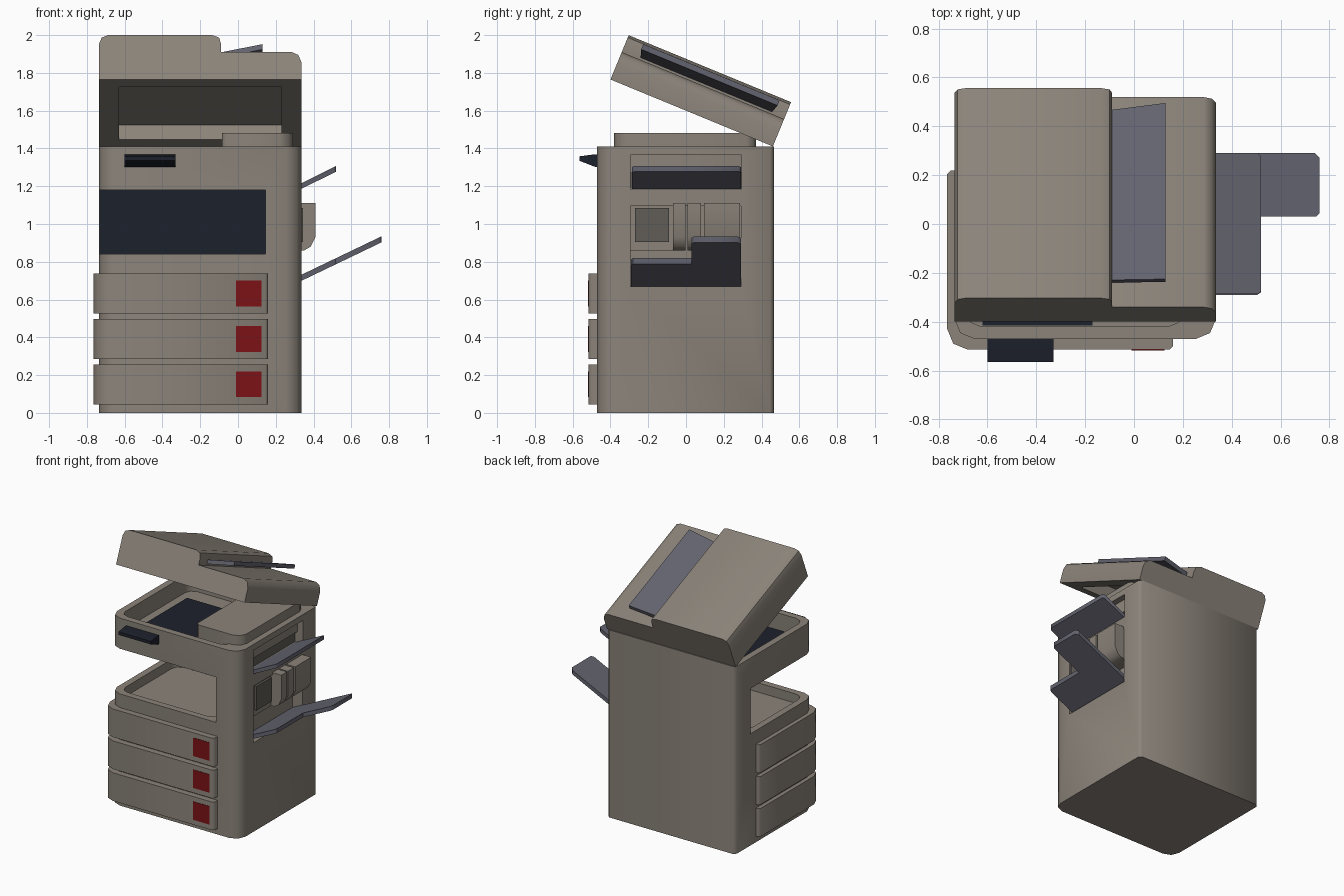
import bpy, bmesh
from math import radians, sin, cos, pi
from mathutils import Matrix

if "Cube" in bpy.data.objects:
    bpy.data.objects.remove(bpy.data.objects["Cube"])


def material(name, rgb):
    m = bpy.data.materials.new(name)
    m.diffuse_color = (*rgb, 1)
    m.use_nodes = True
    m.node_tree.nodes["Principled BSDF"].inputs["Base Color"].default_value = m.diffuse_color
    return m


CASE = material("warm_grey", (0.26, 0.23, 0.195))
SHADE = material("dark_grey", (0.12, 0.11, 0.095))
TRAY = material("blue_grey", (0.125, 0.125, 0.16))
DARK = material("near_black", (0.012, 0.015, 0.024))
RED = material("red", (0.2, 0.006, 0.008))

XY = Matrix.Identity(4)
XZ = Matrix(((1, 0, 0, 0), (0, 0, 1, 0), (0, 1, 0, 0), (0, 0, 0, 1)))   # profile in x-z, run along y
LID = Matrix.Translation((0, -0.40, 1.765)) @ Matrix.Rotation(radians(-22.4), 4, 'X')


def prism(name, pts, h0, h1, mat=CASE, frame=XY, slope=0):
    """Extrude a flat outline from h0 to h1; slope lifts it along x."""
    bm = bmesh.new()
    lo = [bm.verts.new((x, y, h0 + slope * x)) for x, y in pts]
    hi = [bm.verts.new((x, y, h1 + slope * x)) for x, y in pts]
    bm.faces.new(lo)
    bm.faces.new(hi)
    for i in range(len(pts)):
        j = (i + 1) % len(pts)
        bm.faces.new((lo[i], lo[j], hi[j], hi[i]))
    bm.transform(frame)
    bmesh.ops.recalc_face_normals(bm, faces=bm.faces)
    me = bpy.data.meshes.new(name)
    bm.to_mesh(me)
    bm.free()
    me.materials.append(mat)
    ob = bpy.data.objects.new(name, me)
    bpy.context.collection.objects.link(ob)
    return ob


def rounded(x0, x1, y0, y1, radii, seg=2):
    """Rounded rectangle; radii for front-left, front-right, back-right, back-left."""
    pts = []
    corners = ((x0, y0, 1, 1), (x1, y0, -1, 1), (x1, y1, -1, -1), (x0, y1, 1, -1))
    for k, ((cx, cy, sx, sy), r) in enumerate(zip(corners, radii)):
        if r == 0:
            pts.append((cx, cy))
            continue
        n = seg if r > 0.03 else 1
        for i in range(n + 1):
            a = pi + k * pi / 2 + i * pi / 2 / n
            pts.append((cx + sx * r + r * cos(a), cy + sy * r + r * sin(a)))
    return pts


def box(name, x0, x1, y0, y1, z0, z1, mat=CASE, frame=XY):
    return prism(name, rounded(x0, x1, y0, y1, (0, 0, 0, 0)), z0, z1, mat, frame)


def cut(ob, *cutters):
    for c in cutters:
        m = ob.modifiers.new("cut", 'BOOLEAN')
        m.operation, m.solver, m.object = 'DIFFERENCE', 'EXACT', c
        bpy.context.view_layer.objects.active = ob
        bpy.ops.object.modifier_apply(modifier=m.name)
        bpy.data.objects.remove(c)


# main cabinet with paper bay, two basins and side slots
body = prism("cabinet", rounded(-0.735, 0.335, -0.47, 0.465, (0.08, 0.08, 0.02, 0.02)), 0, 1.41)
cut(body,
    box("bay_cutter", -1, 0.145, -1, 0.29, 0.84, 1.18),
    prism("bay_basin_cutter", rounded(-0.685, 0.10, -0.42, 0.25, (0.06,) * 4), 0.77, 0.9),
    prism("top_basin_cutter", rounded(-0.685, 0.20, -0.42, 0.41, (0.06,) * 4), 1.28, 1.5),
    box("upper_slot_cutter", 0.265, 0.5, -0.295, 0.295, 1.185, 1.365),
    box("lower_slot_cutter", 0.25, 0.5, -0.295, 0.29, 0.67, 1.095))
box("bay_back_panel", -0.733, 0.145, 0.283, 0.295, 0.84, 1.18, DARK)

# scanner glass, raised scanner block, front handle
box("scanner_glass", -0.62, -0.17, -0.415, 0.28, 1.27, 1.285, DARK)
prism("scanner_block", rounded(-0.085, 0.29, -0.38, 0.37, (0.02, 0.07, 0.05, 0.02)), 1.27, 1.483)
handle = Matrix(((0, 0, 1, 0), (1, 0, 0, 0), (0, 1, 0, 0), (0, 0, 0, 1)))  # profile in y-z, run along x
prism("front_handle", [(-0.565, 1.335), (-0.565, 1.358), (-0.49, 1.368), (-0.46, 1.368),
                       (-0.46, 1.302), (-0.48, 1.302)], -0.60, -0.33, DARK, handle)

# paper drawers with red markers
for i, (z0, z1) in enumerate(((0.045, 0.257), (0.285, 0.497), (0.525, 0.737))):
    prism(f"drawer_{i + 1}", rounded(-0.765, 0.16, -0.515, 0.22, (0.085, 0.015, 0, 0.015)), z0, z1)
    box(f"drawer_marker_{i + 1}", -0.01, 0.125, -0.518, -0.50, z0 + 0.038, z0 + 0.175, RED)

# right side: slot lining, access panel, roller covers
box("upper_slot_lining", 0.26, 0.27, -0.294, 0.294, 1.19, 1.36, SHADE)
box("access_panel_mount", 0.24, 0.325, -0.294, -0.07, 0.86, 1.094)
box("access_panel", 0.30, 0.343, -0.27, -0.09, 0.905, 1.085, SHADE)
cover = [(0.24, 1.112), (0.41, 1.112), (0.41, 0.93), (0.385, 0.88), (0.35, 0.86), (0.24, 0.86)]
for i, (y0, y1) in enumerate(((-0.07, -0.003), (0.008, 0.08), (0.095, 0.285))):
    prism(f"roller_cover_{i + 1}", cover, y0, y1, CASE, XZ)

# right side: sloped paper trays
prism("upper_side_tray", rounded(0.25, 0.52, -0.287, 0.29, (0, 0.012, 0.012, 0)),
      1.02, 1.05, TRAY, slope=0.495)
prism("lower_side_tray", [(0.24, -0.29), (0.505, -0.29), (0.52, -0.28), (0.52, 0.03), (0.745, 0.03),
                          (0.76, 0.045), (0.76, 0.27), (0.742, 0.29), (0.24, 0.29)],
      0.538, 0.57, TRAY, slope=0.48)

# raised lid: stepped profile, hollow underside, feeder tray
lid_profile = [(-0.735, 0), (0.335, 0), (0.335, 0.10), (0.32, 0.14), (0.285, 0.157), (-0.09, 0.157),
               (-0.09, 0.205), (-0.10, 0.24), (-0.135, 0.2535), (-0.69, 0.2535), (-0.722, 0.24),
               (-0.735, 0.205)]
lid = prism("lid", lid_profile, 0, 0.93, CASE, LID @ XZ)
cut(lid, box("lid_cutter", -0.63, 0.23, 0.105, 0.835, -0.1, 0.085, CASE, LID))
box("lid_liner", -0.728, 0.328, 0.005, 0.10, -0.002, 0.01, SHADE, LID)
prism("feeder_tray", [(-0.12, 0.105), (0.13, 0.09), (0.13, 0.87), (-0.12, 0.855)],
      0.185, 0.215, TRAY, LID, slope=0.19)

# smooth the rounded corners, keep the rest crisp
bpy.data.objects.remove(bpy.data.objects["lid_liner"])
bpy.ops.object.select_all(action='DESELECT')
for ob in bpy.context.scene.objects:
    ob.select_set(True)
bpy.context.view_layer.objects.active = body
bpy.ops.object.shade_smooth_by_angle(angle=radians(46))
